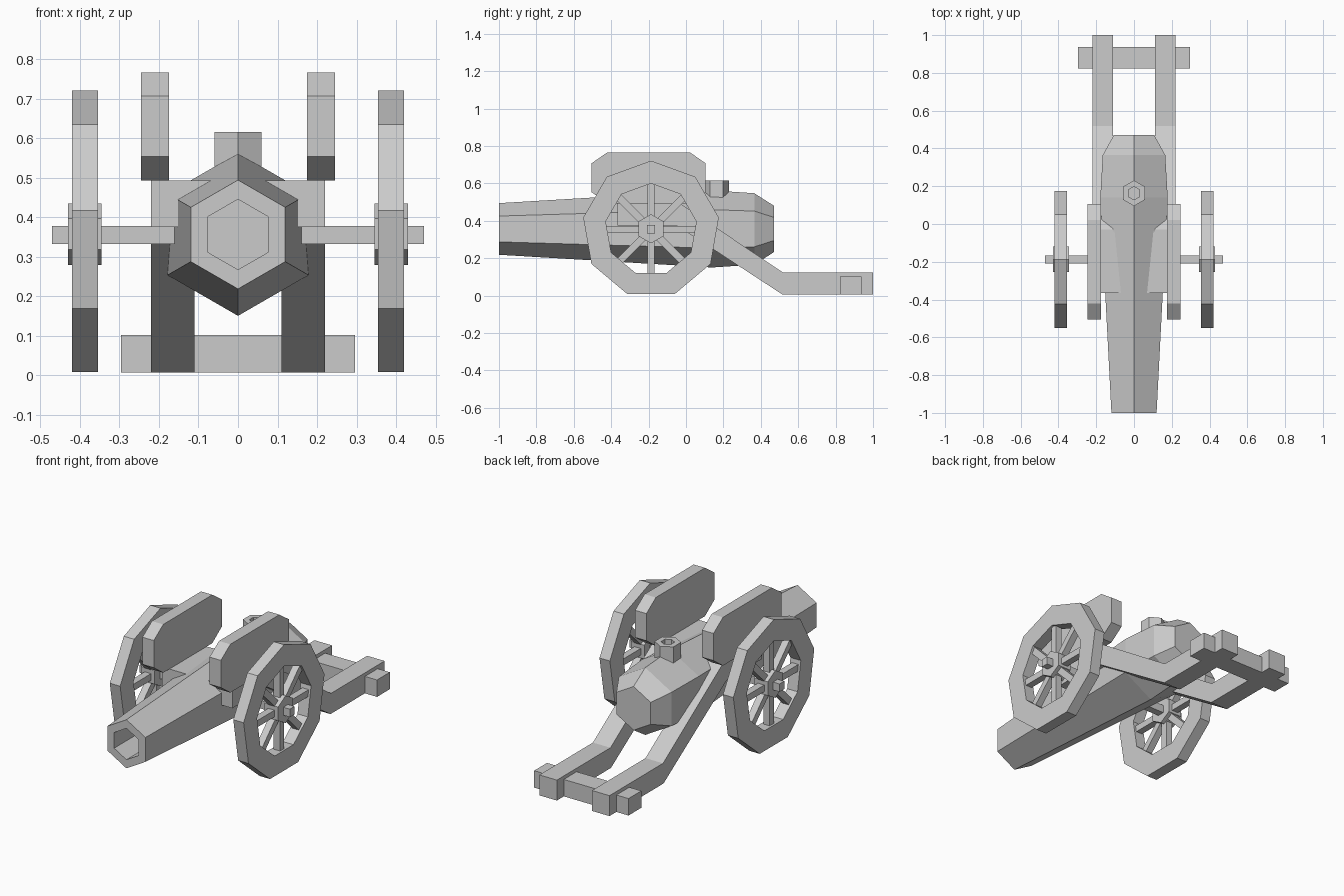
import bpy, bmesh
from math import sin, cos, tau, pi
from mathutils import Matrix, Vector

cube = bpy.data.objects.get("Cube")
if cube:
    bpy.data.objects.remove(cube, do_unlink=True)

grey = bpy.data.materials.new("plain_grey")
grey.use_nodes = True
grey.diffuse_color = (0.6, 0.6, 0.6, 1)
grey.node_tree.nodes["Principled BSDF"].inputs["Base Color"].default_value = (0.6, 0.6, 0.6, 1)


def finish(name, bm):
    bmesh.ops.recalc_face_normals(bm, faces=bm.faces)
    mesh = bpy.data.meshes.new(name)
    bm.to_mesh(mesh)
    bm.free()
    mesh.materials.append(grey)
    obj = bpy.data.objects.new(name, mesh)
    bpy.context.collection.objects.link(obj)
    return obj


def loft(name, rings, closed=False):
    """Skin a list of equal point rings, capping the ends or joining them."""
    bm = bmesh.new()
    loops = [[bm.verts.new(p) for p in ring] for ring in rings]
    n = len(loops[0])
    pairs = list(zip(loops, loops[1:]))
    if closed:
        pairs.append((loops[-1], loops[0]))
    else:
        bm.faces.new(loops[0])
        bm.faces.new(loops[-1])
    for a, b in pairs:
        for i in range(n):
            j = (i + 1) % n
            bm.faces.new((a[i], a[j], b[j], b[i]))
    return finish(name, bm)


def polygon(n, r):
    """Regular polygon with a corner on the second axis."""
    return [(r * sin(tau * i / n), r * cos(tau * i / n)) for i in range(n)]


def side_plate(name, profile, x0, x1):
    """Extrude a (y, z) profile across x."""
    return loft(name, [[(x, y, z) for y, z in profile] for x in (x0, x1)])


def box(name, lo, hi):
    y0, z0, y1, z1 = lo[1], lo[2], hi[1], hi[2]
    return side_plate(name, [(y0, z0), (y1, z0), (y1, z1), (y0, z1)], lo[0], hi[0])


# Barrel with a hollow bore: (y, radius) from bore floor to breech
BARREL_Z = 0.356
sections = [(-0.4, 0.089), (-1, 0.089), (-1, 0.138), (0.14, 0.206), (0.365, 0.191), (0.47, 0.124)]
loft("barrel", [[(x, y, BARREL_Z + z) for x, z in polygon(6, r)] for y, r in sections])

# Vent cup on top of the barrel: (z, radius)
cup = [(0.575, 0.035), (0.616, 0.035), (0.616, 0.068), (0.5, 0.068)]
loft("vent_cup", [[(x, 0.163 + y, z) for x, y in polygon(6, r)] for z, r in cup])

# Axle and rear crossbar
WY, WZ = -0.187, 0.353
box("axle", (-0.471, WY - 0.021, WZ - 0.021), (0.471, WY + 0.021, WZ + 0.024))
box("rear_crossbar", (-0.296, 0.823, 0.006), (0.296, 0.938, 0.102))

trail = [(-0.365, 0.375), (-0.05, 0.375), (0.515, 0.006), (1, 0.006),
         (1, 0.122), (0.52, 0.122), (-0.03, 0.492), (-0.365, 0.492)]
guard = [(-0.505, 0.553), (-0.42, 0.492), (0.02, 0.492), (0.105, 0.553),
         (0.105, 0.707), (0.02, 0.766), (-0.42, 0.766), (-0.505, 0.707)]

for side, s in (("left", 1), ("right", -1)):
    # Carriage: bent trail beam, cradle block under the barrel, upper guard
    side_plate(side + "_trail", trail, s * 0.11, s * 0.22)
    box(side + "_cradle", (s * 0.05, -0.365, 0.375), (s * 0.115, -0.04, 0.492))
    side_plate(side + "_guard", guard, s * 0.175, s * 0.246)

    # Nine-sided wheel rim
    corners = [(0.355, 0.368), (0.42, 0.368), (0.42, 0.246), (0.355, 0.246)]
    loft(side + "_wheel_rim",
         [[(s * x, WY + y, WZ + z) for y, z in polygon(9, r)] for x, r in corners], closed=True)

    # Six-sided hub
    side_plate(side + "_wheel_hub", [(WY + y, WZ + z + 0.004) for y, z in polygon(6, 0.078)],
               s * 0.345, s * 0.43)

    # Eight spokes
    bm = bmesh.new()
    for i in range(8):
        m = (Matrix.Translation((s * 0.3875, WY, WZ)) @ Matrix.Rotation(i * pi / 4, 4, "X")
             @ Matrix.Translation((0, 0, 0.145)) @ Matrix.Diagonal((0.04, 0.038, 0.2, 1)))
        bmesh.ops.create_cube(bm, size=1, matrix=m)
    finish(side + "_wheel_spokes", bm)
